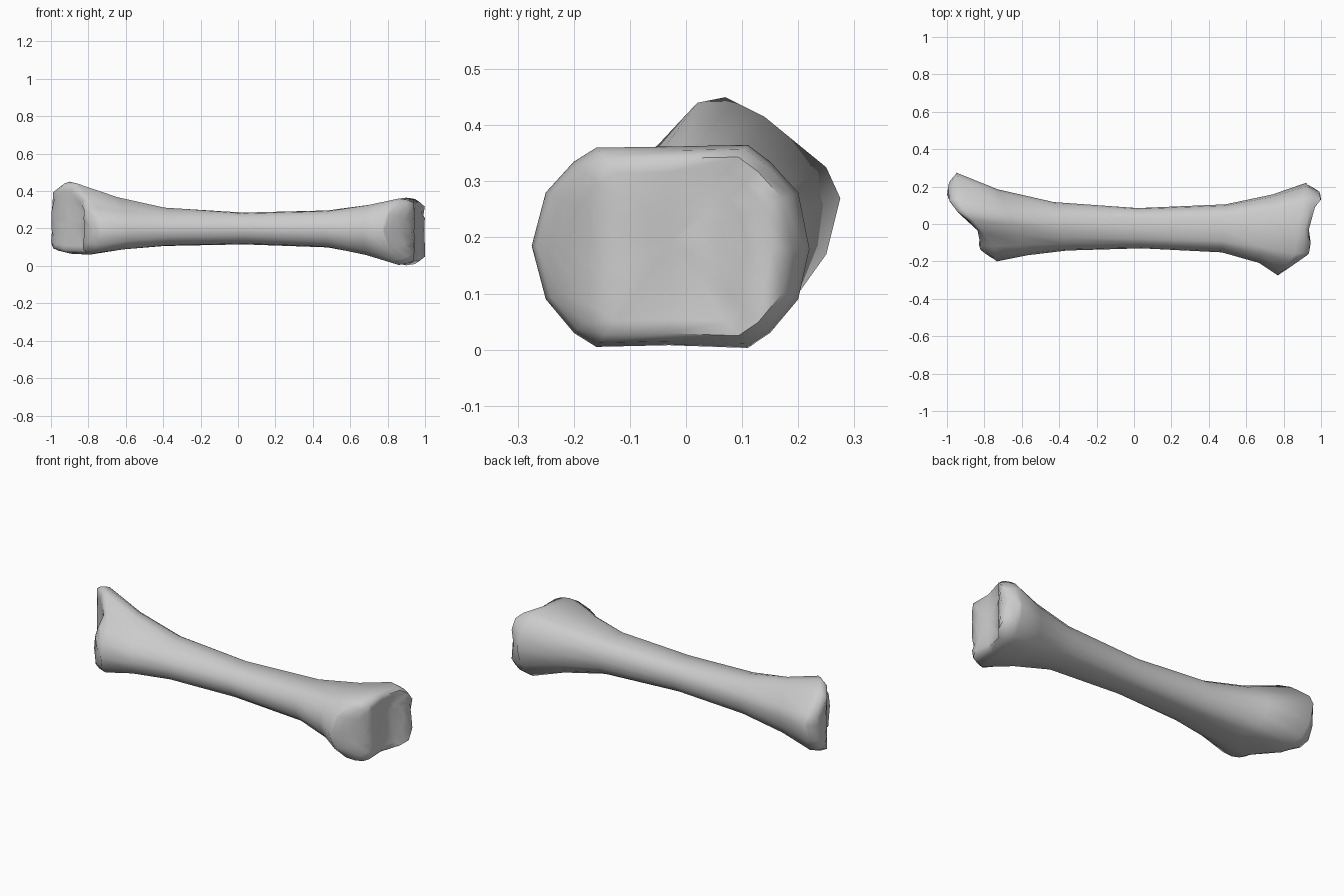
import bpy, bmesh, math

if "Cube" in bpy.data.objects:
    bpy.data.objects.remove(bpy.data.objects["Cube"])

# Cross-sections (y, z), counterclockwise from +y, matching point for point
LEFT = [(.275, .27), (.25, .325), (.14, .415), (.07, .45), (.02, .44), (-.05, .365),
        (-.12, .31), (-.18, .26), (-.2, .18), (-.18, .11), (-.13, .07), (-.06, .06),
        (.06, .065), (.14, .075), (.2, .1), (.25, .17)]
MID = [(.085, .2), (.08, .235), (.06, .265), (.03, .283), (-.03, .285), (-.08, .28),
       (-.105, .26), (-.125, .23), (-.13, .2), (-.125, .165), (-.105, .14), (-.08, .12),
       (-.03, .115), (.03, .117), (.06, .135), (.08, .165)]
RIGHT = [(.22, .18), (.2, .28), (.15, .335), (.11, .365), (-.03, .362), (-.16, .36),
         (-.2, .335), (-.25, .28), (-.275, .185), (-.25, .09), (-.2, .03), (-.16, .005),
         (-.03, .008), (.11, .003), (.15, .03), (.2, .09)]

# x of each joint face and its rim as functions of y
LEFT_FACE = [(-.2, -.735), (-.14, -.82), (-.11, -.83), (-.08, -.805), (-.05, -.82), (0, -.86),
             (.06, -.94), (.12, -.985), (.16, -1), (.22, -.99), (.275, -.95)]
LEFT_RIM = [(-.2, -.735), (-.1, -.76), (.07, -.9), (.275, -.95)]
RIGHT_FACE = [(-.275, .77), (-.22, .85), (-.16, .935), (-.1, .945), (0, .93), (.06, .94),
              (.13, 1), (.17, .995), (.22, .92)]
RIGHT_RIM = [(-.275, .77), (-.16, .86), (0, .88), (.22, .92)]


def curve(table, y):
    if y <= table[0][0]:
        return table[0][1]
    for (y0, x0), (y1, x1) in zip(table, table[1:]):
        if y <= y1:
            return x0 + (x1 - x0) * (y - y0) / (y1 - y0)
    return table[-1][1]


def shaft_ring(end, w, x_neg, x_pos):
    """Blend the middle section towards an end section on a slanted ring."""
    pts = [(a[0] + (b[0] - a[0]) * w, a[1] + (b[1] - a[1]) * w) for a, b in zip(MID, end)]
    lo, hi = min(p[0] for p in pts), max(p[0] for p in pts)
    return [(x_neg + (x_pos - x_neg) * (y - lo) / (hi - lo), y, z) for y, z in pts]


def cap_rings(end, face, rim, centre):
    """Concentric rings from the rim to the middle of a joint face."""
    rings = []
    for s, k in ((1, 0), (.96, .6), (.88, 1), (.74, 1), (.56, 1), (.36, 1), (.17, 1)):
        ring = []
        for y, z in end:
            py, pz = centre[0] + (y - centre[0]) * s, centre[1] + (z - centre[1]) * s
            ring.append((curve(rim, py) * (1 - k) + curve(face, py) * k, py, pz))
        rings.append(ring)
    return rings


# Bone: joint face, flare, shaft, flare, joint face
c_left, c_right = (.035, .235), (-.03, .185)
rings = cap_rings(LEFT, LEFT_FACE, LEFT_RIM, c_left)[::-1]
rings += [shaft_ring(LEFT, .53, -.57, -.73), shaft_ring(LEFT, .17, -.36, -.43),
          shaft_ring(MID, 0, .04, .02),
          shaft_ring(RIGHT, .15, .47, .49), shaft_ring(RIGHT, .54, .67, .74)]
rings += cap_rings(RIGHT, RIGHT_FACE, RIGHT_RIM, c_right)

bm = bmesh.new()
loops = [[bm.verts.new(p) for p in r] for r in rings]
n = len(MID)
for a, b in zip(loops, loops[1:]):
    for i in range(n):
        j = (i + 1) % n
        bm.faces.new((a[i], a[j], b[j], b[i]))
for loop, face, c in ((loops[0], LEFT_FACE, c_left), (loops[-1], RIGHT_FACE, c_right)):
    pole = bm.verts.new((curve(face, c[0]), c[0], c[1]))
    for i in range(n):
        bm.faces.new((loop[i], loop[(i + 1) % n], pole))
bmesh.ops.recalc_face_normals(bm, faces=bm.faces)
mesh = bpy.data.meshes.new("bone")
bm.to_mesh(mesh)
bm.free()
bone = bpy.data.objects.new("bone", mesh)
bpy.context.collection.objects.link(bone)
bpy.context.view_layer.objects.active = bone
bone.select_set(True)
bpy.ops.object.shade_smooth_by_angle(angle=math.radians(65))
